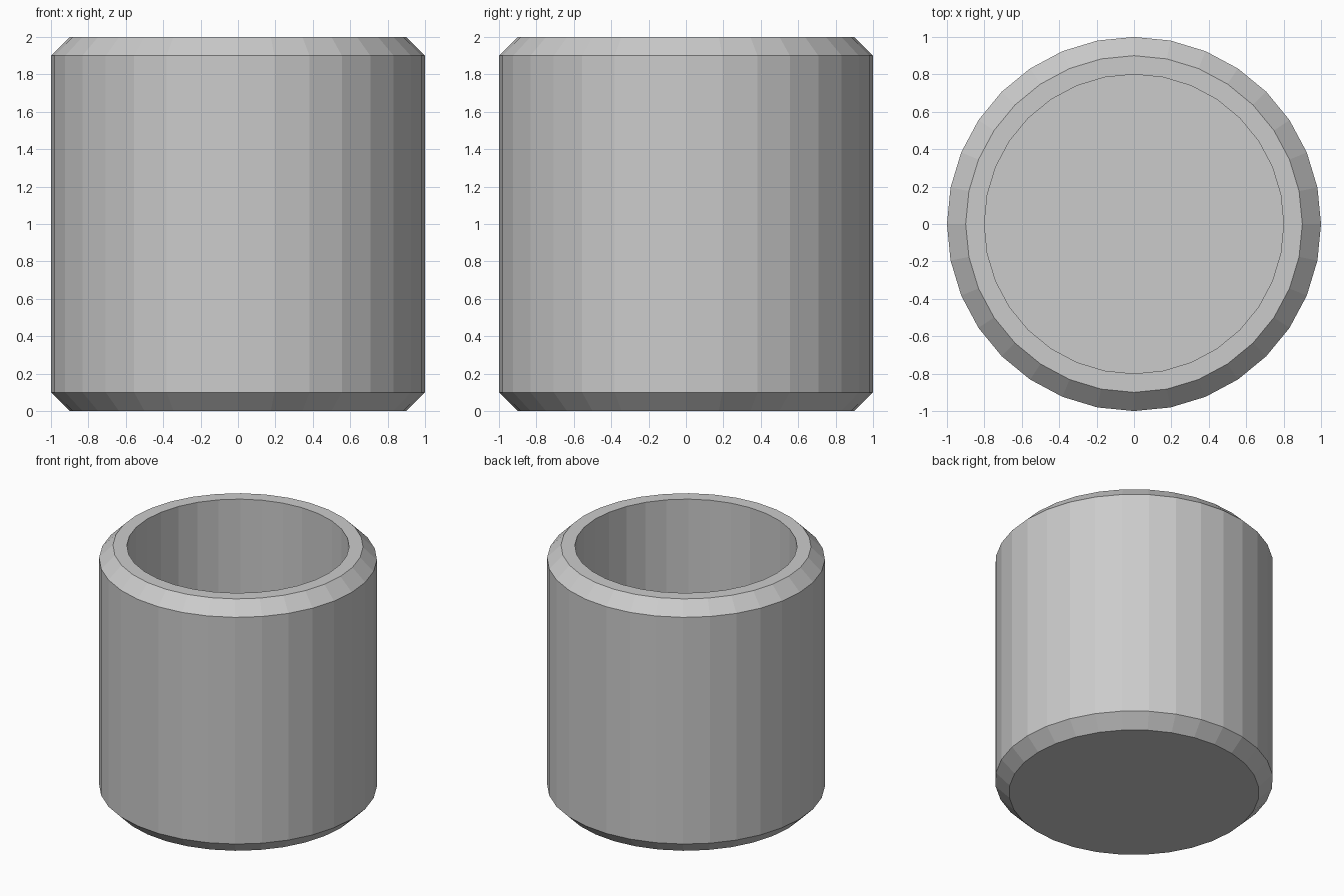
import bpy, bmesh
from math import cos, sin, tau

if "Cube" in bpy.data.objects:
    bpy.data.objects.remove(bpy.data.objects["Cube"])

SIDES = 32

# Profile (radius, height): from the base, up the outside, over the rim, down to the inner floor
PROFILE = [(0.9, 0), (1, 0.1), (1, 1.9), (0.9, 2), (0.8, 2), (0.8, 0.2)]


def lathe(name, profile, sides):
    bm = bmesh.new()
    rings = [[bm.verts.new((r * cos(tau * i / sides), r * sin(tau * i / sides), z))
              for i in range(sides)] for r, z in profile]
    for a, b in zip(rings, rings[1:]):
        for i in range(sides):
            j = (i + 1) % sides
            bm.faces.new((a[i], a[j], b[j], b[i]))
    # Underside and inner floor
    bm.faces.new(rings[0][::-1])
    bm.faces.new(rings[-1])
    bmesh.ops.recalc_face_normals(bm, faces=bm.faces)
    mesh = bpy.data.meshes.new(name)
    bm.to_mesh(mesh)
    bm.free()
    obj = bpy.data.objects.new(name, mesh)
    bpy.context.collection.objects.link(obj)
    return obj


# Open cup with chamfered outer edges
lathe("cup_body", PROFILE, SIDES)
